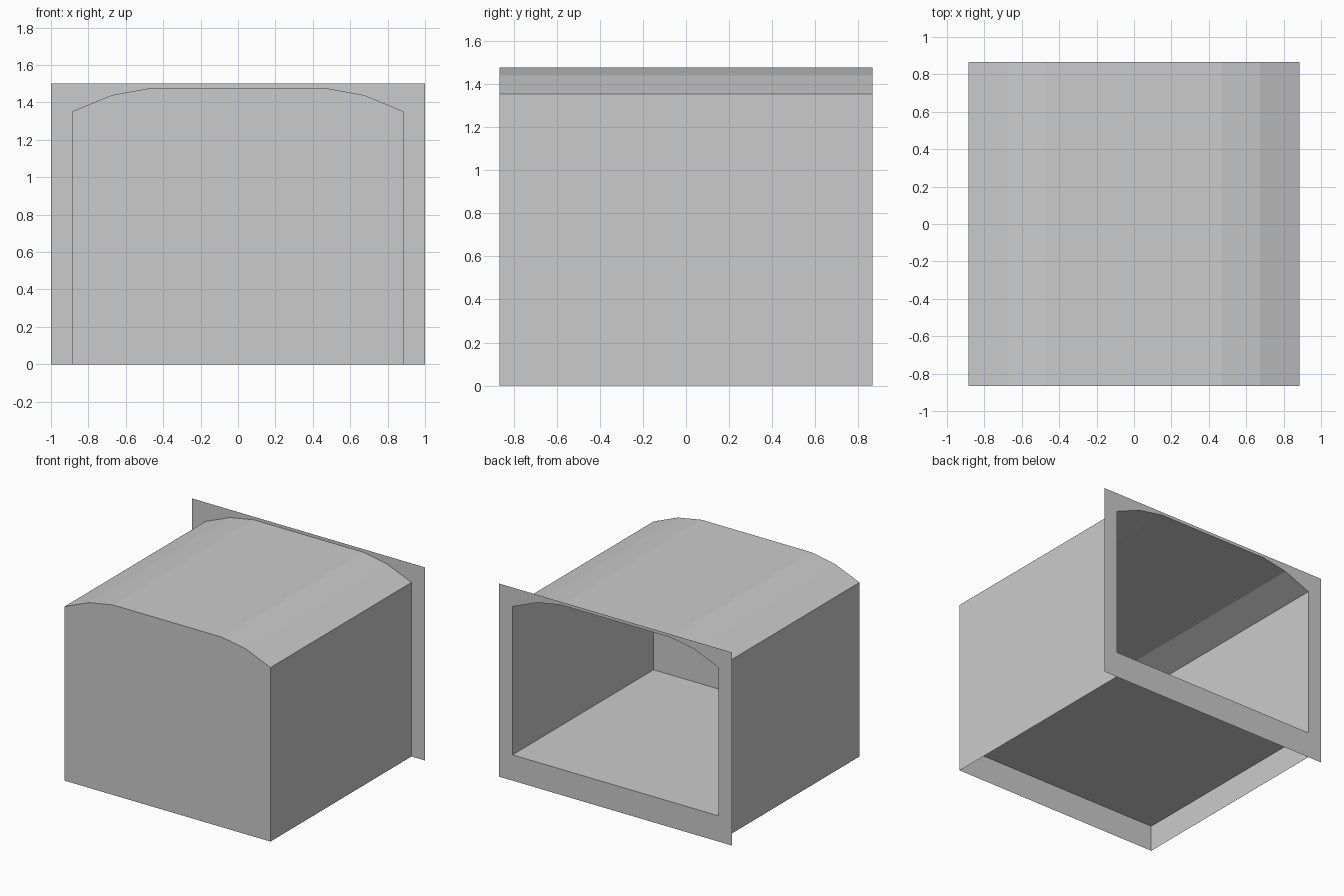
import bpy
import bmesh

if "Cube" in bpy.data.objects:
    bpy.data.objects.remove(bpy.data.objects["Cube"])

DEPTH = 0.865     # half depth
HALF_W = 0.885    # half width of the body
FLOOR_Z = 0.20
RIM_W, RIM_TOP = 1.0, 1.50

grey = bpy.data.materials.new("light grey")
grey.diffuse_color = (0.6, 0.6, 0.6, 1)
grey.use_nodes = True
grey.node_tree.nodes["Principled BSDF"].inputs["Base Color"].default_value = grey.diffuse_color

# Right half of the arched outline, from the wall top inward
arch_half = [(HALF_W, 1.352), (0.675, 1.439), (0.47, 1.476)]
arch = arch_half + [(-x, z) for x, z in reversed(arch_half)]


def outline(base_z):
    """Arched outline, counter-clockwise seen from the front."""
    return [(HALF_W, base_z)] + arch + [(-HALF_W, base_z)]


def make_object(name, build):
    bm = bmesh.new()
    build(bm)
    mesh = bpy.data.meshes.new(name)
    bm.to_mesh(mesh)
    bm.free()
    mesh.materials.append(grey)
    obj = bpy.data.objects.new(name, mesh)
    bpy.context.collection.objects.link(obj)
    return obj


def ring(bm, points, y):
    return [bm.verts.new((x, y, z)) for x, z in points]


# Side walls, arched roof and closed front, open below and at the back
def build_shell(bm):
    front = ring(bm, outline(0), -DEPTH)
    back = ring(bm, outline(0), DEPTH)
    bm.faces.new(front)
    for i in range(len(front) - 1):
        bm.faces.new((front[i], back[i], back[i + 1], front[i + 1]))


# Raised floor sheet
def build_floor(bm):
    corners = [(-1, -1), (1, -1), (1, 1), (-1, 1)]
    bm.faces.new([bm.verts.new((sx * HALF_W, sy * DEPTH, FLOOR_Z))
                  for sx, sy in corners])


# Flat rim around the back opening: opening outline pushed out to a rectangle
def build_rim(bm):
    hole = outline(FLOOR_Z)
    outer = [(RIM_W, 0), (RIM_W, RIM_TOP)]
    outer += [(x, RIM_TOP) for x, z in arch[1:-1]]
    outer += [(-RIM_W, RIM_TOP), (-RIM_W, 0)]
    a, b = ring(bm, hole, DEPTH), ring(bm, outer, DEPTH)
    for i in range(len(a)):
        j = (i + 1) % len(a)
        bm.faces.new((a[i], a[j], b[j], b[i]))


make_object("shell", build_shell)
make_object("floor", build_floor)
make_object("back_rim", build_rim)
